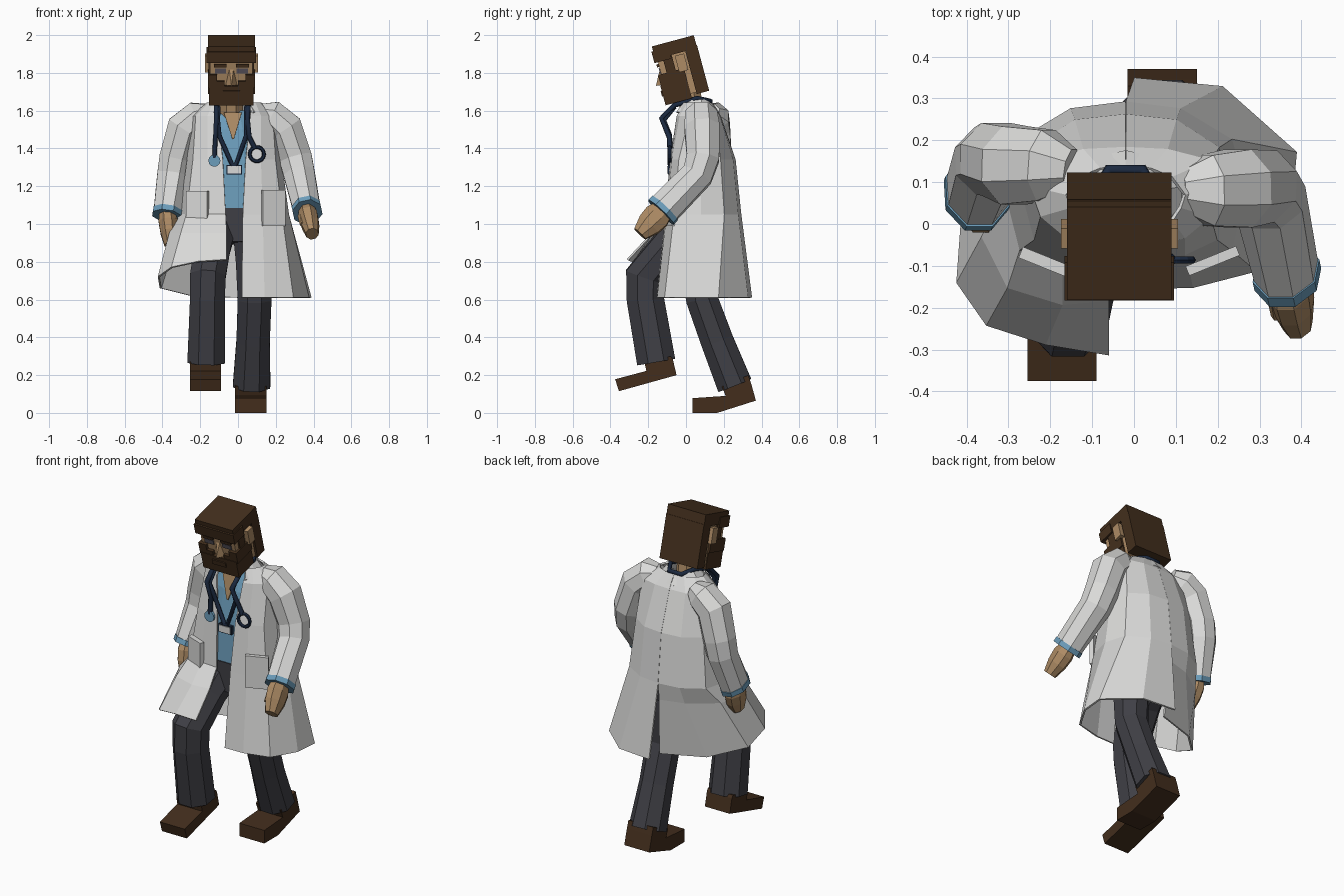
import bpy, bmesh, math
from mathutils import Vector, Matrix

if "Cube" in bpy.data.objects:
    bpy.data.objects.remove(bpy.data.objects["Cube"])


def material(name, rgb):
    m = bpy.data.materials.new(name)
    m.diffuse_color = (*rgb, 1)
    m.use_nodes = True
    m.node_tree.nodes["Principled BSDF"].inputs["Base Color"].default_value = m.diffuse_color
    return m


WHITE = material("coat_white", (0.70, 0.70, 0.69))
SKIN = material("skin", (0.42, 0.26, 0.13))
HAIR = material("hair_brown", (0.056, 0.028, 0.012))
SHOE = material("shoe_brown", (0.056, 0.027, 0.012))
BLUE = material("scrubs_blue", (0.15, 0.34, 0.50))
NAVY = material("navy", (0.011, 0.022, 0.05))
GREY = material("trouser_grey", (0.05, 0.05, 0.06))
EYE = material("eye_grey", (0.10, 0.09, 0.11))


def mesh(name, verts, faces, mat):
    bm = bmesh.new()
    vs = [bm.verts.new(v) for v in verts]
    for f in faces:
        bm.faces.new([vs[i] for i in f])
    bmesh.ops.recalc_face_normals(bm, faces=bm.faces)
    me = bpy.data.meshes.new(name)
    bm.to_mesh(me)
    bm.free()
    me.materials.append(mat)
    ob = bpy.data.objects.new(name, me)
    bpy.context.collection.objects.link(ob)
    return ob


def tube(name, pts, radii, mat, n=8):
    """Loft rings along a path; a radius pair is (depth, width)."""
    pts = [Vector(p) for p in pts]
    verts, faces = [], []
    for i, p in enumerate(pts):
        t = Vector()
        if i:
            t += (p - pts[i - 1]).normalized()
        if i < len(pts) - 1:
            t += (pts[i + 1] - p).normalized()
        t.normalize()
        u = (Vector((0, 1, 0)) - t * t.y).normalized()
        v = t.cross(u)
        r = radii[i] if isinstance(radii[i], tuple) else (radii[i],) * 2
        for k in range(n):
            a = math.tau * (k + 0.5) / n
            verts.append(p + (u * math.cos(a) * r[0] + v * math.sin(a) * r[1]) * 1.04)
    for i in range(len(pts) - 1):
        for k in range(n):
            l = (k + 1) % n
            faces.append((i * n + k, i * n + l, i * n + n + l, i * n + n + k))
    faces += [tuple(range(n)), tuple(range((len(pts) - 1) * n, len(pts) * n))]
    return mesh(name, verts, faces, mat)


def sheet(name, rows, mat, thick=0.01):
    n = len(rows[0])
    faces = [(i * n + k, i * n + k + 1, i * n + n + k + 1, i * n + n + k)
             for i in range(len(rows) - 1) for k in range(n - 1)]
    ob = mesh(name, [p for r in rows for p in r], faces, mat)
    s = ob.modifiers.new("cloth", "SOLIDIFY")
    s.thickness, s.offset = thick, 0
    return ob


def box(name, lo, hi, mat, m=Matrix()):
    v = [m @ Vector((x, y, z)) for x in (lo[0], hi[0]) for y in (lo[1], hi[1]) for z in (lo[2], hi[2])]
    f = [(0, 1, 3, 2), (4, 6, 7, 5), (0, 4, 5, 1), (2, 3, 7, 6), (0, 2, 6, 4), (1, 5, 7, 3)]
    return mesh(name, v, f, mat)


def prism(name, profile, x0, x1, mat):
    n = len(profile)
    v = [(x, y, z) for x in (x0, x1) for y, z in profile]
    f = [(k, (k + 1) % n, n + (k + 1) % n, n + k) for k in range(n)]
    return mesh(name, v, f + [tuple(range(n)), tuple(range(n, 2 * n))], mat)


def cord(name, pts, r, mat):
    c = bpy.data.curves.new(name, "CURVE")
    c.dimensions, c.bevel_depth, c.bevel_resolution = "3D", r, 1
    s = c.splines.new("POLY")
    s.points.add(len(pts) - 1)
    for q, p in zip(s.points, pts):
        q.co = (*p, 1)
    c.materials.append(mat)
    ob = bpy.data.objects.new(name, c)
    bpy.context.collection.objects.link(ob)


# Coat: two half sheets, each row running from front edge round to back centre
CX = -0.02
UPPER = {
    1.64: [(.09, -.01), (.11, .01), (.13, .04), (.14, .07), (.11, .11), (.06, .13), (0, .135)],
    1.57: [(.085, -.045), (.14, -.03), (.2, .02), (.225, .09), (.2, .15), (.1, .175), (0, .18)],
    1.34: [(.06, -.08), (.14, -.07), (.215, -.035), (.245, .08), (.22, .18), (.12, .245), (0, .258)],
    1.05: [(.045, -.105), (.15, -.098), (.25, -.06), (.285, .08), (.25, .2), (.13, .272), (0, .288)]}


def half(s):
    return [[(CX + s * x, y, z) for x, y in row] for z, row in UPPER.items()]


hem_l = [(.02, -.15), (.14, -.148), (.29, -.11), (.372, .03), (.385, .17), (.21, .325), (0, .345)]
sheet("coat_left", half(1) + [[(x, y, .61) for x, y in hem_l]], WHITE)
mid_r = [(-.06, -.18), (-.17, -.19), (-.30, -.15), (-.36, -.03), (-.32, .13), (-.16, .24), (-.02, .28)]
hem_r = [(-.06, -.31, .81), (-.21, -.285, .80), (-.35, -.24, .77), (-.42, -.14, .72),
         (-.41, 0, .66), (-.25, .16, .62), (0, .25, .61)]
sheet("coat_right", half(-1) + [[(x, y, .95) for x, y in mid_r], hem_r], WHITE)

# Collar halves and pockets
for s, side in ((1, "left"), (-1, "right")):
    top = [(.07, 0), (.085, .03), (.085, .08), (.05, .115), (0, .125)]
    low = [(.10, -.05), (.135, .02), (.14, .09), (.08, .155), (0, .172)]
    sheet("collar_" + side, [[(CX + s * x, y, 1.655) for x, y in top],
                             [(CX + s * x, y, 1.59) for x, y in low]], WHITE)
box("pocket_left", (-.065, -.012, -.095), (.065, .012, .095), WHITE,
    Matrix.Translation((.188, -.088, 1.085)) @ Matrix.Rotation(math.radians(22), 4, "Z"))
box("pocket_right", (-.06, -.014, -.075), (.06, .014, .075), WHITE,
    Matrix.Translation((-.215, -.09, 1.10)) @ Matrix.Rotation(math.radians(-22), 4, "Z"))

# Scrubs, hips and neck
tube("scrub_top", [(CX, .07, 1.07), (CX, .07, 1.34), (CX, .07, 1.5), (CX, .07, 1.6)],
     [(.152, .22), (.138, .2), (.112, .165), (.08, .1)], BLUE, 12)
tube("hips", [(CX, .06, .9), (CX, .07, 1.075)], [(.145, .19), (.158, .22)], GREY, 12)
tube("neck", [(-.035, .05, 1.5), (-.035, .01, 1.72)], [.062, .066], SKIN)
sheet("neck_opening", [[(-.075, -.035, 1.59), (.02, -.035, 1.59)],
                       [(-.03, -.062, 1.45), (-.022, -.062, 1.45)]], SKIN, .008)

# Arms, cuffs and hands
ARMS = {
    "left": [(.11, .08, 1.59), (.175, .08, 1.572), (.25, .085, 1.505), (.305, .09, 1.35),
             (.325, .06, 1.26), (.365, -.12, 1.075)],
    "right": [(-.15, .13, 1.59), (-.21, .14, 1.568), (-.285, .14, 1.505), (-.33, .155, 1.35),
              (-.345, .15, 1.26), (-.375, .075, 1.06)]}
for side, path in ARMS.items():
    tube("sleeve_" + side, path, [.05, .088, .097, .09, .086, (.09, .075)], WHITE)
    w = Vector(path[-1])
    d = (w - Vector(path[-2])).normalized()
    tube("cuff_" + side, [w - d * .012, w + d * .018], [(.094, .079)] * 2, BLUE)
    h = d if side == "left" else Vector((.1, -.3, -.95)).normalized()
    tube("hand_" + side, [w, w + h * .05, w + h * .11, w + h * .18],
         [(.058, .042), (.074, .052), (.068, .048), (.042, .034)], SKIN)
    inward = Vector((-.03 if side == "left" else .03, -.02, 0))
    tube("thumb_" + side, [w + h * .04 + inward, w + h * .11 + inward * 1.2], [.025, .018], SKIN, 6)

# Trouser legs
tube("trouser_left", [(.075, .06, 1.0), (.08, .07, .8), (.088, .085, .6), (.08, .165, .38), (.072, .258, .146)],
     [.11, (.105, .095), (.088, .093), (.09, .092), (.097, .103)], GREY)
tube("trouser_right", [(-.11, .03, 1.0), (-.135, -.09, .88), (-.16, -.215, .72), (-.162, -.215, .6), (-.168, -.158, .27)],
     [.11, .1, (.112, .098), (.103, .096), (.106, .104)], GREY)

# Shoes: side profiles extruded across
prism("shoe_left", [(.035, 0), (.165, 0), (.37, .065), (.345, .155), (.33, .2), (.19, .14), (.21, .09), (.035, .078)],
      -.015, .15, SHOE)
prism("shoe_right", [(-.355, .115), (-.05, .2), (-.07, .285), (-.08, .3), (-.22, .27), (-.21, .222), (-.375, .178)],
      -.255, -.09, SHOE)

# Head: boxes in a frame tilted forward
H = Matrix.Translation((-.035, -.03, 1.82)) @ Matrix.Rotation(math.radians(15), 4, "X")
box("head", (-.112, -.105, -.14), (.112, .1, .14), SKIN, H)
box("hair_top", (-.125, -.115, .085), (.125, .115, .155), HAIR, H)
box("hair_fringe", (-.131, -.124, .066), (.131, -.03, .128), HAIR, H)
box("hair_back", (-.125, .05, -.15), (.125, .118, .1), HAIR, H)
box("beard", (-.118, -.125, -.165), (.118, .02, -.06), HAIR, H)
box("mouth", (-.045, -.131, -.115), (.045, -.12, -.085), HAIR, H)
mesh("nose", [(-.012, -.1, .035), (.012, -.1, .035), (-.034, -.1, -.06), (.034, -.1, -.06), (0, -.148, -.052)],
     [(0, 1, 4), (0, 4, 2), (1, 3, 4), (2, 4, 3), (0, 2, 3, 1)], SKIN).matrix_world = H
for s, side in ((1, "left"), (-1, "right")):
    def pair(name, lo, hi, mat):
        xs = sorted((s * lo[0], s * hi[0]))
        box(name + "_" + side, (xs[0], *lo[1:]), (xs[1], *hi[1:]), mat, H)
    pair("beard_cheek", (.075, -.122, -.07), (.125, .02, .0), HAIR)
    pair("moustache", (.036, -.122, -.07), (.08, -.1, -.035), HAIR)
    pair("sideburn", (.1, -.075, -.01), (.121, -.025, .09), HAIR)
    pair("ear", (.1, -.01, -.015), (.14, .04, .075), SKIN)
    pair("eye", (.028, -.11, .005), (.088, -.1, .032), EYE)
    pair("eyebrow", (.025, -.116, .04), (.092, -.1, .056), HAIR)

# Stethoscope
cord("stethoscope_tube", [(-.125, -.085, 1.35), (-.12, -.085, 1.45), (-.115, -.13, 1.56), (-.115, -.06, 1.63),
                          (-.10, .06, 1.665), (-.06, .13, 1.65), (.02, .13, 1.65), (.06, .06, 1.665),
                          (.055, -.06, 1.63), (.05, -.13, 1.56), (.06, -.088, 1.46), (.09, -.085, 1.4)], .014, NAVY)
bpy.ops.mesh.primitive_cylinder_add(vertices=12, radius=.032, depth=.018, location=(-.125, -.086, 1.335),
                                    rotation=(math.pi / 2, 0, 0))
bpy.context.object.name = "stethoscope_disc"
bpy.context.object.data.materials.append(BLUE)
bpy.ops.mesh.primitive_torus_add(major_segments=14, minor_segments=6, major_radius=.038, minor_radius=.01,
                                 location=(.1, -.086, 1.37), rotation=(math.pi / 2, 0, 0))
bpy.context.object.name = "stethoscope_ring"
bpy.context.object.data.materials.append(NAVY)

# Lanyard and badge
cord("lanyard", [(-.105, -.06, 1.62), (-.108, -.115, 1.55), (-.10, -.085, 1.47), (-.03, -.085, 1.31),
                 (-.012, -.085, 1.31), (.045, -.085, 1.47), (.045, -.115, 1.55), (.045, -.06, 1.62)], .013, NAVY)
box("badge_frame", (-.062, -.095, 1.262), (.022, -.075, 1.312), NAVY)
box("badge", (-.056, -.1, 1.268), (.016, -.09, 1.306), WHITE)
